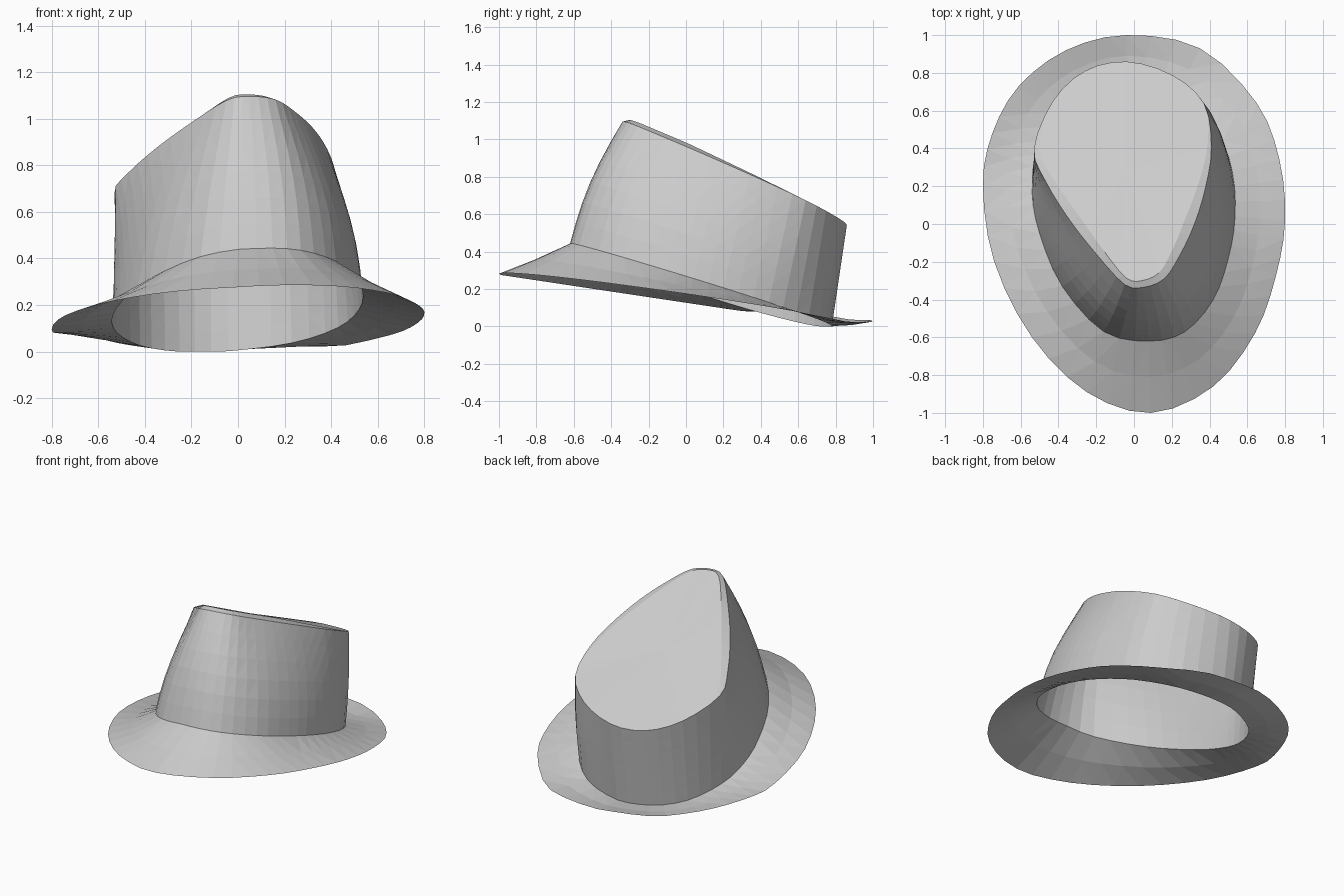
import bpy
import bmesh
import math
from mathutils import Vector

cube = bpy.data.objects.get("Cube")
if cube:
    bpy.data.objects.remove(cube, do_unlink=True)

STEPS = 3  # subdivisions between neighbouring outline points

# Outlines seen from above, starting at the front and running past the left side
BRIM_EDGE = [(.09, -1), (.42, -.86), (.64, -.58), (.75, -.28), (.8, .02), (.77, .34),
             (.65, .64), (.35, .93), (-.04, 1), (-.36, .92), (-.61, .73), (-.75, .48),
             (-.8, .2), (-.74, -.2), (-.54, -.6), (-.25, -.89)]
CROWN_BASE = [(.08, -.62), (.27, -.57), (.42, -.4), (.5, -.18), (.535, .04), (.52, .28),
              (.43, .52), (.23, .71), (-.04, .78), (-.25, .72), (-.42, .58), (-.52, .37),
              (-.54, .17), (-.5, -.05), (-.38, -.33), (-.16, -.57)]
CROWN_RIM = [(.05, -.335), (.16, -.29), (.24, -.17), (.32, 0), (.38, .2), (.41, .41),
             (.37, .64), (.2, .79), (-.04, .86), (-.26, .81), (-.43, .65), (-.53, .4),
             (-.47, .23), (-.34, .02), (-.19, -.17), (-.05, -.32)]


# Height rules of the three outlines; the left side sits higher than the right
def brim_height(x, y):
    height = .277 - .15 * (y + 1) + .06 * max(0, x)
    height += .16 * max(0, -x) * max(0, y - .3) + 2 * max(0, y - .85) ** 2
    return max(height, 0)


def base_height(x, y):
    tilt = .04 if x > 0 else .1
    return max(.44 - .31 * (y + .62) + tilt * x, 0)


def rim_height(x, y):
    tilt = .07 if x > 0 else .14
    return 1.09 - .455 * (y + .33) + tilt * x


def smooth_ring(outline, height):
    """Closed smooth loop through the outline, lifted by its height rule."""
    pts = [Vector(p) for p in outline]
    count = len(pts)
    ring = []
    for i in range(count):
        a, b, c, d = (pts[(i + k - 1) % count] for k in range(4))
        for s in range(STEPS):
            t = s / STEPS
            p = b + (c - a) * t / 2
            p += (a - b * 2.5 + c * 2 - d / 2) * t ** 2
            p += (b * 3 - a - c * 3 + d) * t ** 3 / 2
            ring.append(Vector((p.x, p.y, height(p.x, p.y))))
    return ring


def between(lower, upper, t):
    return [a.lerp(b, t) for a, b in zip(lower, upper)]


def loft(name, rings, material, tip=None):
    """Skin a stack of rings, optionally closed by a fan to a tip."""
    bm = bmesh.new()
    loops = [[bm.verts.new(p) for p in ring] for ring in rings]
    count = len(loops[0])
    for low, high in zip(loops, loops[1:]):
        for i in range(count):
            j = (i + 1) % count
            bm.faces.new((low[i], low[j], high[j], high[i]))
    if tip is not None:
        centre = bm.verts.new(tip)
        for i in range(count):
            bm.faces.new((loops[-1][i], loops[-1][(i + 1) % count], centre))
    bmesh.ops.triangulate(bm, faces=bm.faces[:])
    mesh = bpy.data.meshes.new(name)
    bm.to_mesh(mesh)
    bm.free()
    mesh.materials.append(material)
    obj = bpy.data.objects.new(name, mesh)
    bpy.context.collection.objects.link(obj)


# Single felt colour
felt = bpy.data.materials.new("grey_felt")
felt.use_nodes = True
felt.diffuse_color = (.6, .6, .6, 1)
felt.node_tree.nodes["Principled BSDF"].inputs["Base Color"].default_value = (.6, .6, .6, 1)

edge = smooth_ring(BRIM_EDGE, brim_height)
base = smooth_ring(CROWN_BASE, base_height)
rim = smooth_ring(CROWN_RIM, rim_height)

# Brim: thin sheet with a slight dip halfway
brim_middle = between(edge, base, .5)
for p in brim_middle:
    p.z = max(p.z - .006, 0)
loft("brim", [edge, brim_middle, base], felt)

# Crown wall: tapering sheet that swells towards the front and the left side
wall = []
levels = 6
for k in range(levels + 1):
    ring = between(base, rim, k / levels)
    swell = math.sin(math.pi * k / levels)
    for p in ring:
        outward = Vector((p.x, p.y - .1, 0)).normalized()
        front = min(max(.35 - p.y, 0) / .7, 1)
        p += outward * .035 * front * swell
        p.x += .03 * max(0, p.x) * swell
    wall.append(ring)
loft("crown_wall", wall, felt)

# Crown lip: narrow bevel rising inwards, wider towards the front
crest = []
for p in rim:
    weight = min(max((.6 - p.y) / .6, .02), 1)
    x = p.x * (1 - .17 * weight)
    y = p.y + (.25 - p.y) * .06 * weight
    crest.append(Vector((x, y, rim_height(x, y) + .025 * weight)))
loft("crown_lip", [rim, crest], felt)

# Crown top: sloping panel
tip = Vector((-.04, .28, rim_height(-.04, .28) + .005))
panel = between(crest, [tip] * len(crest), .5)
loft("crown_top", [crest, panel], felt, tip)
